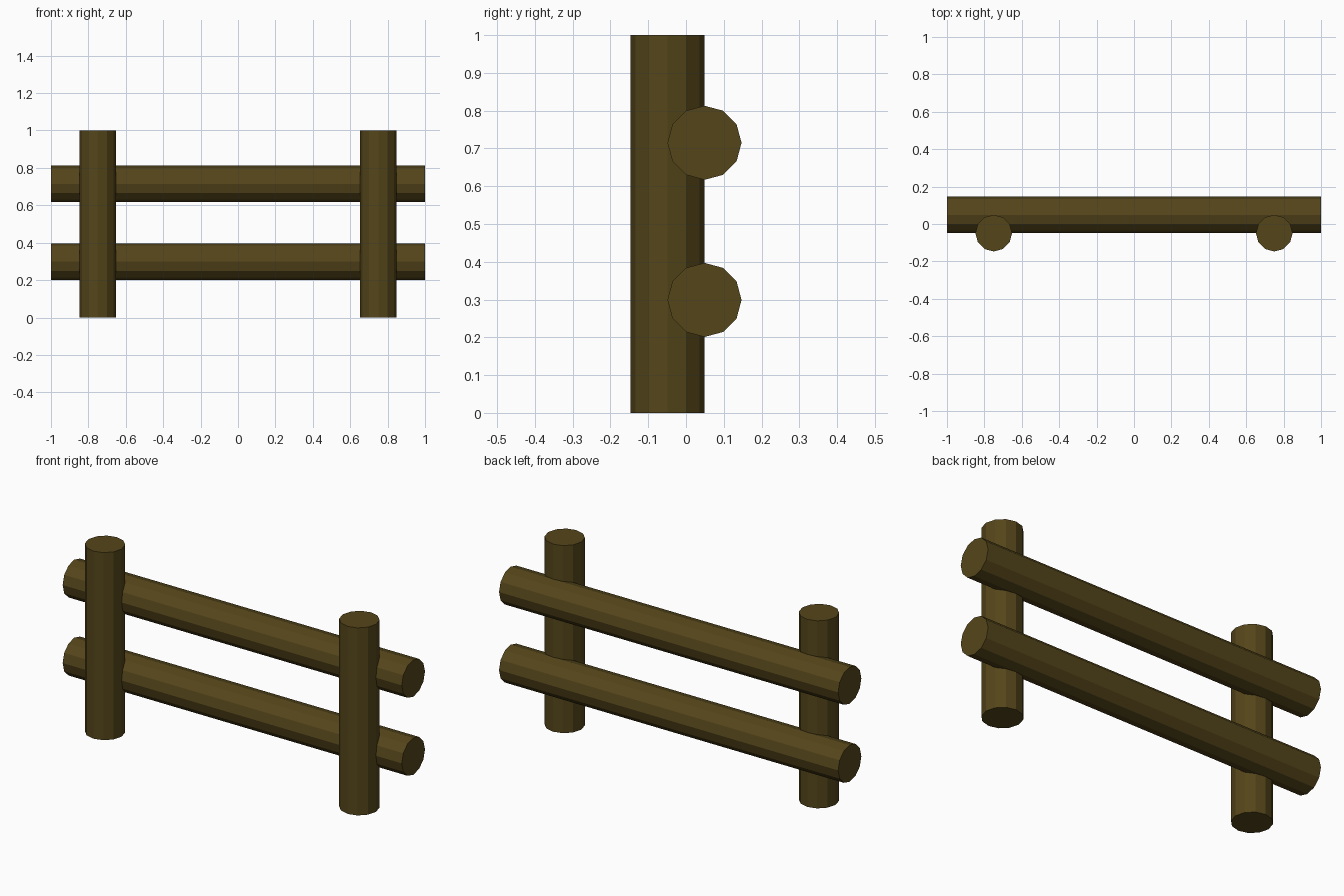
import bpy
from math import pi

if "Cube" in bpy.data.objects:
    bpy.data.objects.remove(bpy.data.objects["Cube"])

RADIUS = 0.098

wood = bpy.data.materials.new("wood")
wood.diffuse_color = (0.09, 0.06, 0.01, 1)
wood.use_nodes = True
wood.node_tree.nodes["Principled BSDF"].inputs["Base Color"].default_value = wood.diffuse_color


def log(name, length, location, rotation=(0, 0, 0)):
    """Flat-shaded twelve-sided log."""
    bpy.ops.mesh.primitive_cylinder_add(
        vertices=12, radius=RADIUS, depth=length,
        location=location, rotation=rotation)
    obj = bpy.context.object
    obj.name = name
    obj.data.materials.append(wood)


# Upright posts at the front
for side, x in (("left", -0.75), ("right", 0.75)):
    log(f"{side}_post", 1.0, (x, -0.049, 0.5))

# Horizontal rails set into the back of the posts
for level, z in (("lower", 0.299), ("upper", 0.715)):
    log(f"{level}_rail", 2.0, (0, 0.049, z), (0, pi / 2, 0))
